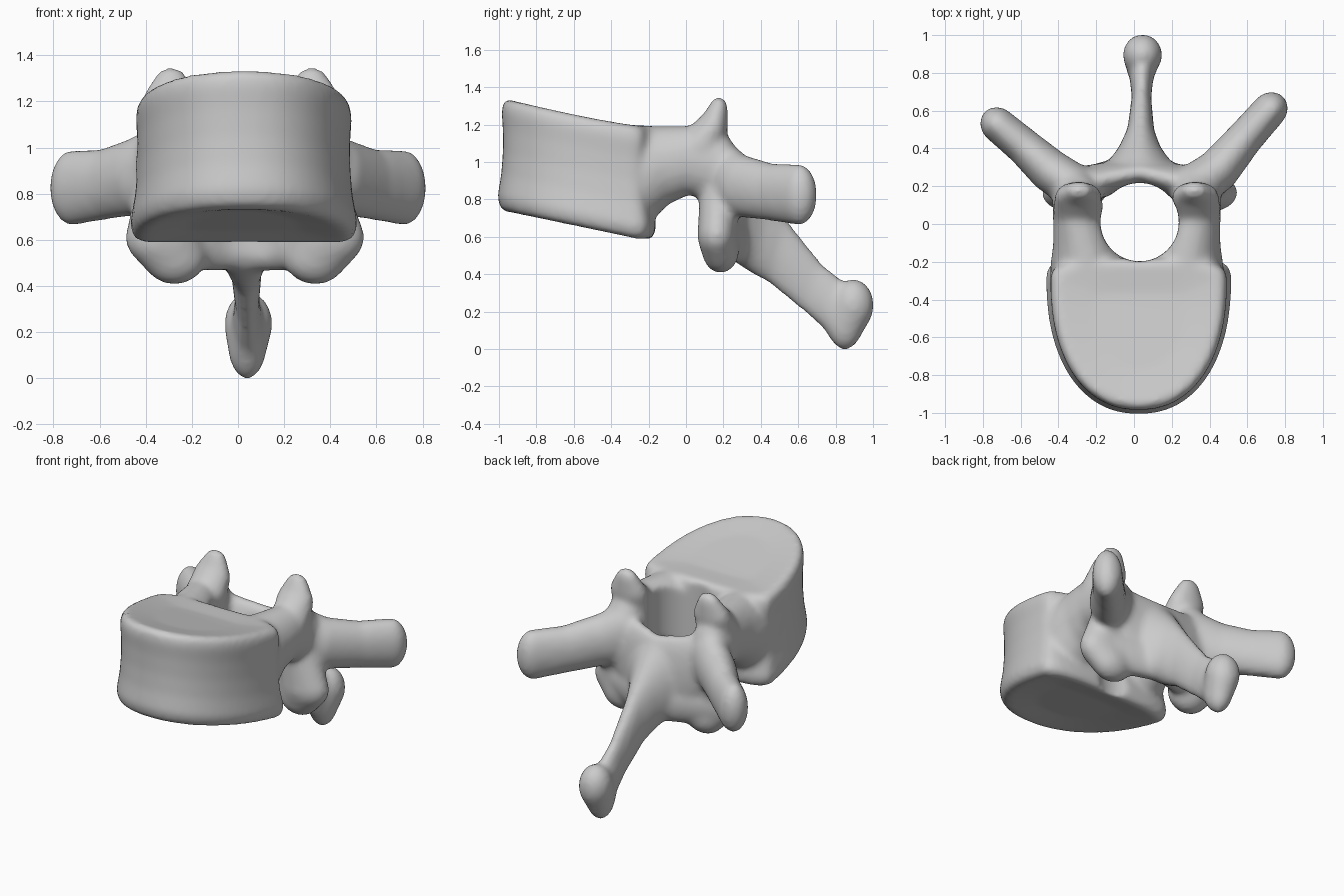
import bpy, bmesh, math
from mathutils import Matrix

if "Cube" in bpy.data.objects:
    bpy.data.objects.remove(bpy.data.objects["Cube"])

bone = bpy.data.materials.new("bone grey")
bone.diffuse_color = (0.6, 0.6, 0.6, 1)
bone.use_nodes = True
bone.node_tree.nodes["Principled BSDF"].inputs["Base Color"].default_value = bone.diffuse_color

bm = bmesh.new()


def chain(stations, turn=0.0, steps=7):
    """Sweep an ellipsoid through (x, y, z, rx, ry, rz) stations."""
    for a, b in zip(stations, stations[1:]):
        for i in range(steps + 1):
            x, y, z, rx, ry, rz = [p + (q - p) * i / steps for p, q in zip(a, b)]
            m = (Matrix.Translation((x, y, z)) @ Matrix.Rotation(turn, 4, 'Z')
                 @ Matrix.Diagonal((rx, ry, rz, 1)))
            bmesh.ops.create_icosphere(bm, subdivisions=3, radius=1, matrix=m)


# Drum-shaped body: rounded front, flat back, slanted end plates, slight waist
def spow(v, e):
    return math.copysign(abs(v) ** e, v)


def body_ring(t, s, n=64):
    ring = []
    for i in range(n):
        a = 2 * math.pi * i / n
        c, d = math.cos(a), math.sin(a)
        e, depth = (0.9, 0.695) if d < 0 else (0.6, 0.13)
        x = 0.025 + 0.478 * spow(c, e) * s
        y = -0.55 + (0.25 + depth * spow(d, e)) * s
        f = max(0.0, (-0.25 - y) / 0.72)
        low, high = 0.585 + 0.15 * f, 1.195 + 0.145 * f ** 1.2
        ring.append(bm.verts.new((x, y, low + (high - low) * t)))
    return ring


levels = [(0.05, 0.5), (0, 0.92), (0.03, 1.0), (0.12, 1.03), (0.32, 0.985), (0.52, 0.965),
          (0.72, 0.965), (0.88, 0.98), (0.96, 0.96), (1.0, 0.9), (0.98, 0.5)]
rings = [body_ring(t, s) for t, s in levels]
for lo, hi in zip(rings, rings[1:]):
    for i in range(len(lo)):
        j = (i + 1) % len(lo)
        bm.faces.new((lo[i], lo[j], hi[j], hi[i]))
bm.faces.new(rings[0][::-1])
bm.faces.new(rings[-1])

for s in (-1, 1):
    o = 0.015      # the arch sits slightly right of centre
    # Pedicle, flared where it meets the body
    chain([(o + s * .25, -.36, .92, .21, .12, .27), (o + s * .26, -.22, .93, .2, .1, .265),
           (o + s * .28, -.12, .98, .165, .1, .215), (o + s * .31, .01, 1.01, .135, .1, .185),
           (o + s * .32, .18, .97, .13, .1, .19)])
    # Upper joint process
    chain([(o + s * .31, .08, 1.08, .135, .12, .12), (o + s * .31, .15, 1.19, .125, .075, .1),
           (o + s * .305, .175, 1.285, .075, .05, .065)])
    # Lower joint process, running into the lamina behind it
    k = .03 if s > 0 else 0
    chain([(o + s * .33, .18, .8, .13, .11, .15), (o + s * (.34 + k), .165, .61, .165, .105, .135),
           (o + s * (.29 + k), .185, .53, .14, .1, .125)])
    chain([(o + s * .33, .19, .62, .14, .09, .15), (o + s * .1, .27, .61, .1, .08, .15)])
    # Lamina
    chain([(o + s * .33, .19, .86, .11, .11, .22), (o + s * .18, .235, .77, .1, .09, .28),
           (.03, .275, .74, .08, .08, .28)])
    # Side process
    ty = .605 if s > 0 else .525
    chain([(s * .32, .2, .92, .13, .12, .19), (s * .44, .28, .875, .12, .115, .17),
           (s * .58, .29 + (ty - .29) * .5, .84, .11, .098, .155),
           (s * .72, ty, .825, .1, .092, .165)], turn=s * math.radians(43))

# Rear spine process
chain([(.03, .29, .72, .19, .08, .27), (.03, .37, .64, .12, .1, .24),
       (.035, .47, .545, .075, .1, .2), (.04, .67, .335, .052, .1, .15),
       (.04, .79, .235, .065, .1, .15), (.04, .85, .15, .085, .1, .155),
       (.045, .895, .235, .105, .11, .14)])

bmesh.ops.recalc_face_normals(bm, faces=bm.faces)
mesh = bpy.data.meshes.new("vertebra")
bm.to_mesh(mesh)
bm.free()
mesh.materials.append(bone)
vertebra = bpy.data.objects.new("vertebra", mesh)
bpy.context.collection.objects.link(vertebra)

# Canal cutter
bpy.ops.mesh.primitive_cylinder_add(vertices=64, radius=0.208, depth=2, location=(.03, .01, .9))
cutter = bpy.context.object
cutter.name = "canal_cutter"
cutter.hide_render = True
cutter.hide_viewport = True
cutter.display_type = 'WIRE'
cutter.data.materials.append(bone)


# Fuse parts, open the canal, then soften
def fuse(size):
    r = vertebra.modifiers.new("fuse", 'REMESH')
    r.mode = 'VOXEL'
    r.voxel_size = size
    r.use_smooth_shade = True


fuse(0.018)
cut = vertebra.modifiers.new("canal", 'BOOLEAN')
cut.operation = 'DIFFERENCE'
cut.object = cutter
fuse(0.016)
soft = vertebra.modifiers.new("soften", 'SMOOTH')
soft.factor = 0.5
soft.iterations = 8
